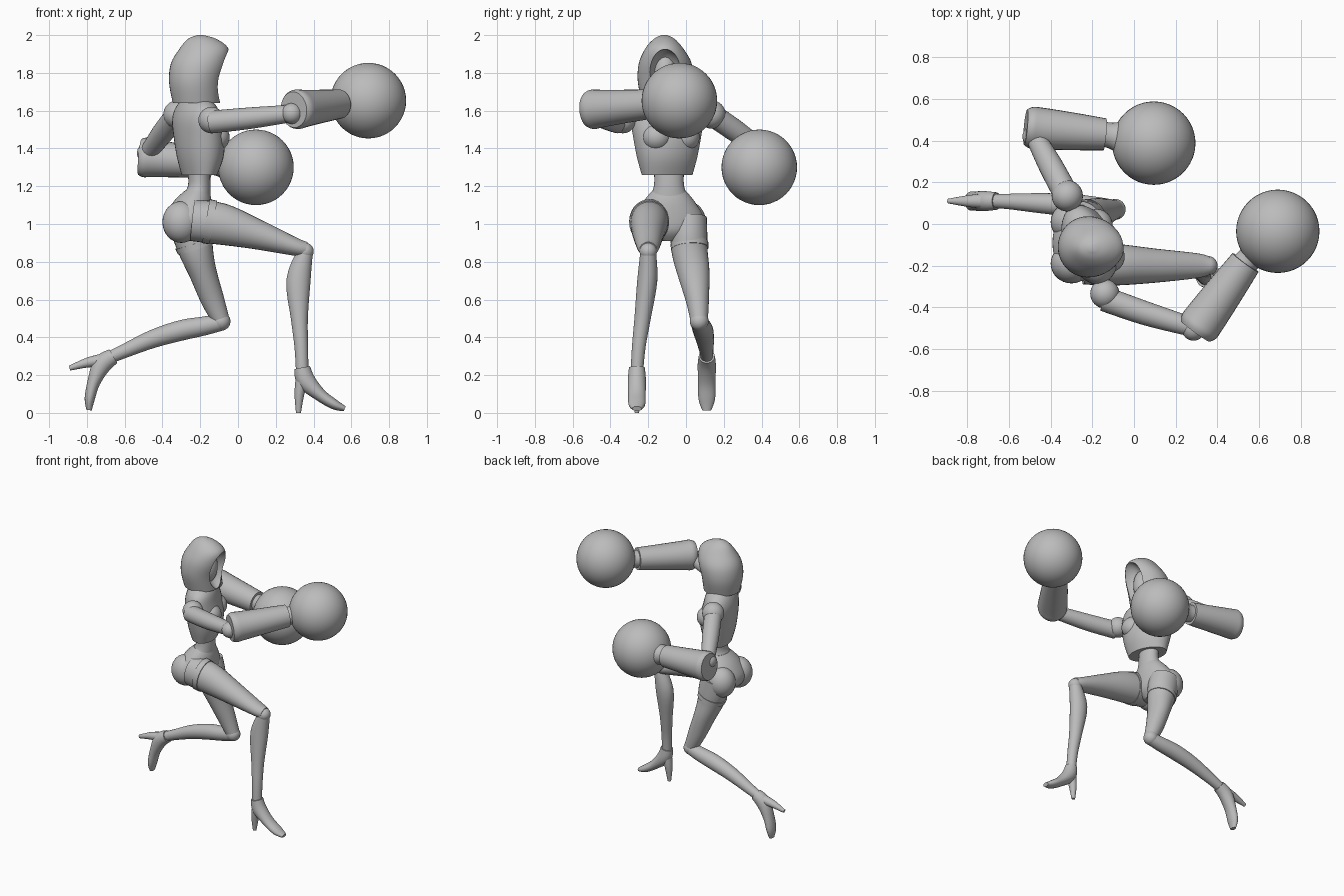
import bpy
import bmesh
import math
from mathutils import Vector, Matrix

if "Cube" in bpy.data.objects:
    bpy.data.objects.remove(bpy.data.objects["Cube"])

grey = bpy.data.materials.new("matte_grey")
grey.use_nodes = True
grey.diffuse_color = (0.5, 0.5, 0.5, 1)
grey.node_tree.nodes["Principled BSDF"].inputs["Base Color"].default_value = (0.5, 0.5, 0.5, 1)

X, Y, Z = Vector((1, 0, 0)), Vector((0, 1, 0)), Vector((0, 0, 1))


def finish(name, bm):
    bmesh.ops.recalc_face_normals(bm, faces=bm.faces)
    mesh = bpy.data.meshes.new(name)
    bm.to_mesh(mesh)
    bm.free()
    mesh.materials.append(grey)
    obj = bpy.data.objects.new(name, mesh)
    bpy.context.collection.objects.link(obj)
    smooth(obj)
    return obj


def smooth(obj):
    bpy.ops.object.select_all(action="DESELECT")
    obj.select_set(True)
    bpy.context.view_layer.objects.active = obj
    bpy.ops.object.shade_smooth_by_angle(angle=math.radians(40))


def tube(name, stations, ref=Y, axis=None, sides=28, steps=4):
    """Elliptical skin through stations (x, y, z, radius along ref, other radius)."""
    pts = [Vector(s if len(s) == 5 else (*s, s[3])) for s in stations]
    path = []
    for i in range(len(pts) - 1):
        p0, p1, p2, p3 = pts[max(i - 1, 0)], pts[i], pts[i + 1], pts[min(i + 2, len(pts) - 1)]
        for k in range(steps):
            t = k / steps
            path.append(p1 + (p2 - p0) * (t / 2) + (2 * p0 - 5 * p1 + 4 * p2 - p3) * (t * t / 2)
                        + (3 * p1 - p0 - 3 * p2 + p3) * (t ** 3 / 2))
    path.append(pts[-1])
    bm = bmesh.new()
    rings = []
    for i, p in enumerate(path):
        c = Vector(p[:3])
        t = axis or (Vector(path[min(i + 1, len(path) - 1)][:3]) - Vector(path[max(i - 1, 0)][:3])).normalized()
        a = (ref - t * ref.dot(t)).normalized()
        b = t.cross(a)
        rings.append([bm.verts.new(c + a * p[3] * math.cos(w) + b * p[4] * math.sin(w))
                      for w in (math.tau * k / sides for k in range(sides))])
    for r, s in zip(rings, rings[1:]):
        for k in range(sides):
            n = (k + 1) % sides
            bm.faces.new((r[k], r[n], s[n], s[k]))
    bm.faces.new(rings[0])
    bm.faces.new(rings[-1])
    return finish(name, bm)


def ball(name, centre, radii, yaw=0, segments=32):
    if not isinstance(radii, tuple):
        radii = (radii,) * 3
    bm = bmesh.new()
    m = Matrix.Translation(centre) @ Matrix.Rotation(yaw, 4, "Z") @ Matrix.Diagonal((*radii, 1))
    bmesh.ops.create_uvsphere(bm, u_segments=segments, v_segments=segments // 2, radius=1, matrix=m)
    return finish(name, bm)


# Hood with a carved face opening
hood = tube("hood", [(-.22, -.11, 1.64, .125, .12), (-.225, -.11, 1.75, .14, .145),
                     (-.205, -.11, 1.85, .15, .14), (-.18, -.115, 1.93, .128, .1),
                     (-.19, -.115, 1.98, .075, .055), (-.2, -.115, 2.0, .015, .015)], X, Z, 40)
cutter = ball("hood_cutter", (-.05, -.11, 1.78), (.12, .09, .145))
cutter.hide_render = True
cut = hood.modifiers.new("face_opening", "BOOLEAN")
cut.operation = "DIFFERENCE"
cut.object = cutter
bpy.context.view_layer.objects.active = hood
bpy.ops.object.modifier_apply(modifier=cut.name)
bpy.data.objects.remove(cutter)
smooth(hood)
ball("face", (-.19, -.11, 1.79), (.085, .072, .125))

# Torso, turned towards the left side
yaw = math.radians(21)
facing = Vector((math.cos(yaw), math.sin(yaw), 0))
across = Z.cross(facing)
tube("chest", [(-.205, -.1, 1.26, .085, .14), (-.2, -.1, 1.35, .115, .165),
               (-.205, -.1, 1.45, .125, .185), (-.22, -.1, 1.55, .115, .2),
               (-.22, -.1, 1.62, .095, .175), (-.22, -.1, 1.67, .06, .09)], facing, Z, 36)
for side, sign in (("left", 1), ("right", -1)):
    centre = Vector((-.2, -.1, 1.46)) + facing * .055 + across * sign * .08
    ball(side + "_bust", centre, (.075, .078, .075), yaw)
tube("waist", [(-.21, -.09, 1.3, .06, .08), (-.205, -.09, 1.2, .06, .08),
               (-.23, -.09, 1.13, .085, .11)], X, Z)
tube("pelvis", [(-.215, -.09, 1.18, .062, .085), (-.24, -.09, 1.12, .1, .135),
                (-.265, -.09, 1.03, .125, .185), (-.26, -.09, .96, .11, .15),
                (-.24, -.09, .91, .05, .05)], X, Z, 36)
for side, y in (("left", .01), ("right", -.19)):
    ball(side + "_buttock", (-.3, y, 1.01), (.1, .095, .11))

# Legs
tube("right_thigh", [(-.24, -.19, 1.02, .1, .11), (-.09, -.195, 1.0, .1, .11),
                     (.1, -.2, .945, .082, .08), (.3, -.2, .88, .06, .048),
                     (.36, -.2, .865, .045, .04)])
tube("right_thigh_cuff", [(-.17, -.195, 1.015, .106, .118), (-.13, -.195, 1.008, .106, .117)], steps=1)
ball("right_knee", (.355, -.2, .855), .046)
tube("right_shin", [(.355, -.2, .85, .042), (.32, -.205, .7, .053, .064), (.325, -.23, .5, .043, .045),
                    (.335, -.25, .35, .036), (.34, -.26, .22, .033)])
tube("left_thigh", [(-.26, .01, 1.03, .1, .105), (-.24, .015, .94, .098, .105),
                    (-.22, .02, .85, .095, .09), (-.185, .04, .74, .085, .073),
                    (-.135, .06, .6, .062), (-.09, .07, .49, .046)])
tube("left_thigh_cuff", [(-.235, .018, .9, .1, .102), (-.225, .02, .87, .1, .098)], steps=1)
ball("left_knee", (-.09, .07, .485), .05)
tube("left_shin", [(-.09, .07, .48, .045), (-.18, .08, .46, .05), (-.3, .09, .437, .054),
                   (-.45, .1, .392, .048), (-.6, .108, .328, .037), (-.68, .11, .293, .033)])


# High-heeled shoes, one shape pitched to suit each leg
def shoe(side, ankle, pitch):
    c, s = math.cos(pitch), math.sin(pitch)

    def place(rows):
        return [(ankle[0] + u * c - v * s, ankle[1], ankle[2] + u * s + v * c, a, b) for u, v, a, b in rows]

    tube(side + "_shoe", place([(0, 0, .042, .042), (.02, -.07, .048, .05), (.095, -.145, .046, .034),
                                (.17, -.195, .044, .027), (.225, -.218, .024, .014)]))
    tube(side + "_heel", place([(0, -.06, .036, .035), (-.015, -.14, .028, .026),
                                (-.02, -.24, .011, .013)]), sides=16)


shoe("right", (.34, -.26, .24), 0)
shoe("left", (-.66, .11, .3), math.radians(-70))

# Arms ending in large round fists
ball("right_shoulder", (-.14, -.335, 1.55), .07)
ball("left_shoulder", (-.32, .135, 1.58), .075)
tube("right_upper_arm", [(-.14, -.36, 1.54, .06), (.06, -.43, 1.56, .057), (.28, -.495, 1.585, .046)], Z)
tube("left_upper_arm", [(-.33, .15, 1.57, .06), (-.4, .28, 1.48, .058), (-.47, .41, 1.385, .047)], Z)
ball("right_elbow", (.285, -.505, 1.585), .055)
ball("left_elbow", (-.48, .42, 1.375), .055)


def forearm(side, start, end, fist):
    a, b, f = Vector(start), Vector(end), Vector(fist)
    rows = [(0, .095, .085), (.07, .105, .1), (.2, .1, .1), (.6, .088, .09), (1, .078, .077)]
    tube(side + "_sleeve", [(*a.lerp(b, t), u, v) for t, u, v in rows], Z)
    d = f - b
    tube(side + "_wrist", [(*(b + d * t), r) for t, r in ((-.1, .06), (.12, .062), (.28, .08), (.5, .13))], Z)
    ball(side + "_fist", f, .2, segments=48)


forearm("right", (.295, -.515, 1.605), (.535, -.185, 1.635), (.69, -.035, 1.653))
forearm("left", (-.52, .465, 1.355), (-.14, .43, 1.32), (.095, .388, 1.3))
